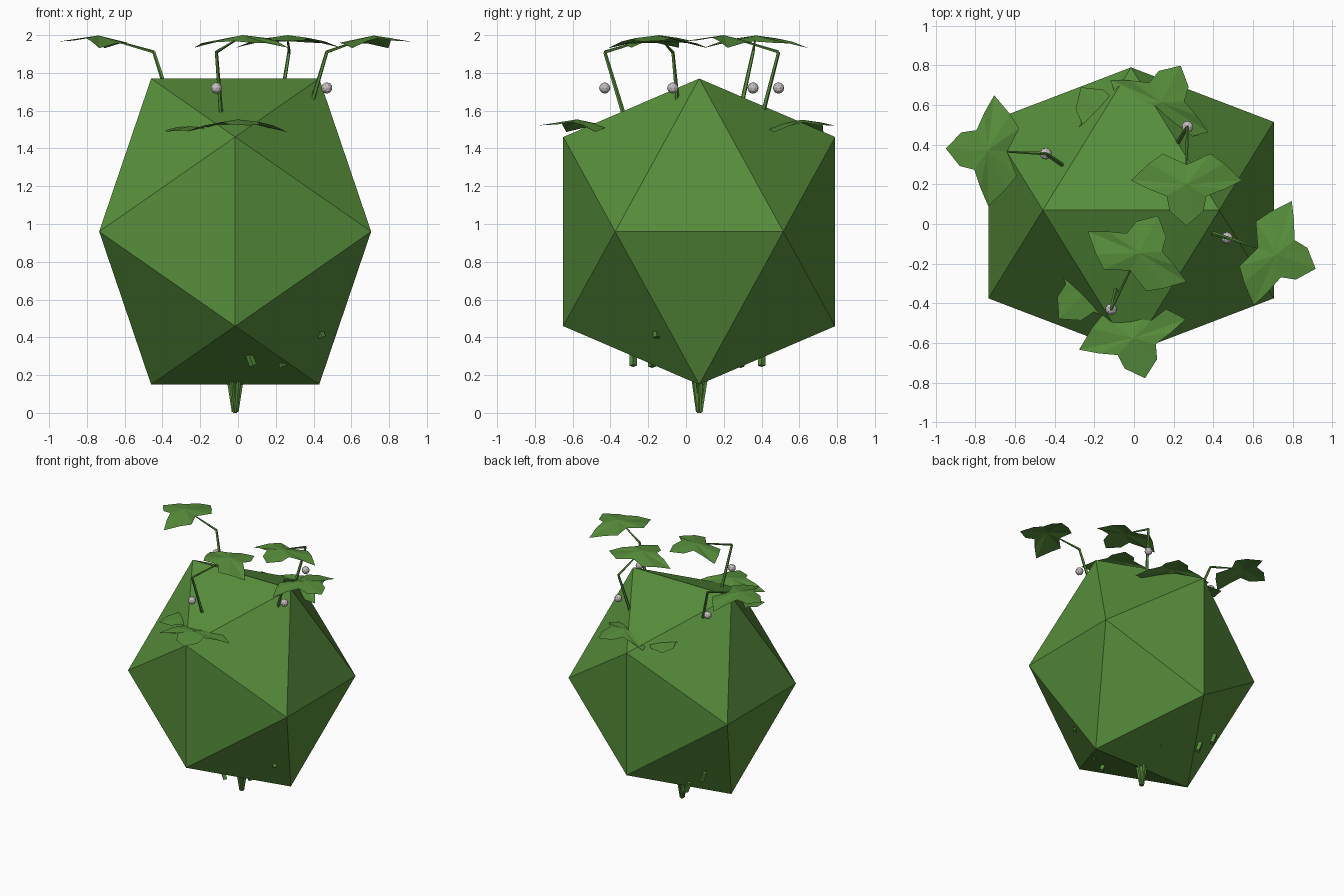
import bpy, bmesh
from math import radians, cos, sin, pi
from mathutils import Vector, Matrix

cube = bpy.data.objects.get("Cube")
if cube:
    bpy.data.objects.remove(cube)


def material(name, rgb):
    m = bpy.data.materials.new(name)
    m.use_nodes = True
    m.diffuse_color = (*rgb, 1)
    m.node_tree.nodes["Principled BSDF"].inputs["Base Color"].default_value = (*rgb, 1)
    return m


GREEN = material("leaf green", (0.095, 0.27, 0.044))
PALE = material("pale boll grey", (0.58, 0.53, 0.55))


def finish(name, bm, mat):
    bmesh.ops.recalc_face_normals(bm, faces=bm.faces)
    me = bpy.data.meshes.new(name)
    bm.to_mesh(me)
    bm.free()
    me.materials.append(mat)
    ob = bpy.data.objects.new(name, me)
    bpy.context.collection.objects.link(ob)
    return ob


def tube(bm, a, b, r1, r2, sides=5):
    """Tapered prism from a to b."""
    a, b = Vector(a), Vector(b)
    d = b - a
    turn = d.to_track_quat('Z', 'Y').to_matrix().to_4x4()
    bmesh.ops.create_cone(bm, cap_ends=True, segments=sides, radius1=r1, radius2=r2,
                          depth=d.length, matrix=Matrix.Translation((a + b) / 2) @ turn)


# Faceted body: a stretched icosahedron with an edge on top
CENTRE = Vector((-0.015, 0.07, 0.96))
bm = bmesh.new()
short, long, stretch = 0.445, 0.72, 1.125
for i in (-1, 1):
    for j in (-1, 1):
        for p in ((i * short, 0, j * long), (0, i * long, j * short), (i * long, j * short, 0)):
            bm.verts.new(CENTRE + Vector((p[0], p[1], p[2] * stretch)))
bmesh.ops.convex_hull(bm, input=bm.verts)
finish("body", bm, GREEN)

# Half outline of a three-lobed leaf: forward, sideways, height
HALF = [(-0.055, 0.12, -0.008), (-0.005, 0.19, -0.01), (0.08, 0.28, -0.035),
        (0.125, 0.19, 0.0), (0.16, 0.1, 0.018), (0.235, 0.085, 0.005)]
TIP = (0.31, 0, 0.0)


def leaf(name, base, angle):
    bm = bmesh.new()
    outline = [(0, 0, 0)] + HALF + [TIP] + [(f, -s, z) for f, s, z in reversed(HALF)]
    ring = [bm.verts.new(p) for p in outline]
    hub = bm.verts.new((0.1, 0, 0.032))
    for k, v in enumerate(ring):
        bm.faces.new((hub, v, ring[(k + 1) % len(ring)]))
    bm.transform(Matrix.Translation(base) @ Matrix.Rotation(radians(angle), 4, 'Z'))
    finish(name, bm, GREEN)


# Upper shoots: stem foot, bend, leaf base and leaf heading
shoots = {
    "right_shoot": ((-0.365, 0.30, 1.66), (-0.445, 0.355, 1.91), (-0.64, 0.365, 1.966), 177),
    "back_shoot": ((0.22, 0.41, 1.60), (0.27, 0.49, 1.91), (0.265, 0.30, 1.968), 270),
    "front_shoot": ((-0.09, -0.33, 1.58), (-0.115, -0.43, 1.91), (-0.02, -0.235, 1.968), 63),
    "left_shoot": ((0.39, -0.045, 1.64), (0.47, -0.07, 1.91), (0.625, -0.12, 1.966), -20),
}
for name, (foot, bend, tip, angle) in shoots.items():
    bm = bmesh.new()
    tube(bm, foot, bend, 0.012, 0.009)
    tube(bm, bend, tip, 0.009, 0.005)
    finish(name + "_stem", bm, GREEN)
    leaf(name + "_leaf", tip, angle)
    # Small faceted boll beside each stem
    bm = bmesh.new()
    bmesh.ops.create_icosphere(bm, subdivisions=2, radius=0.03,
                               matrix=Matrix.Translation((bend[0], bend[1], 1.72)))
    finish(name + "_boll", bm, PALE)

# Lower leaves, partly sunk into the body
leaf("front_low_leaf", (-0.03, -0.48, 1.522), -74)
leaf("back_low_leaf", (0.09, 0.525, 1.52), 62)
leaf("front_right_low_leaf", (-0.16, -0.26, 1.49), 225)
leaf("back_right_low_leaf", (-0.09, 0.436, 1.49), 125)

# Root bundle tapering to the ground
bm = bmesh.new()
tube(bm, (CENTRE.x, CENTRE.y, 0), (CENTRE.x, CENTRE.y, 0.24), 0.012, 0.025, 6)
for k in range(5):
    a = 2 * pi * k / 5 + 0.3
    out = Vector((cos(a), sin(a), 0))
    low = Vector((CENTRE.x, CENTRE.y, 0.005))
    tube(bm, low + out * 0.01, low + out * 0.042 + Vector((0, 0, 0.23)), 0.009, 0.014)
finish("root_bundle", bm, GREEN)

# Stub ends poking out underneath
bm = bmesh.new()
for x, y, z in ((0.08, -0.28, 0.25), (0.24, -0.18, 0.245), (0.445, -0.155, 0.4),
                (0.0, 0.29, 0.245), (-0.28, 0.4, 0.25), (-0.42, 0.4, 0.37)):
    end = Vector((x, y, z))
    tube(bm, end, end + Vector((-0.03, 0, 0.08)), 0.02, 0.02, 4)
finish("stem_stubs", bm, GREEN)
